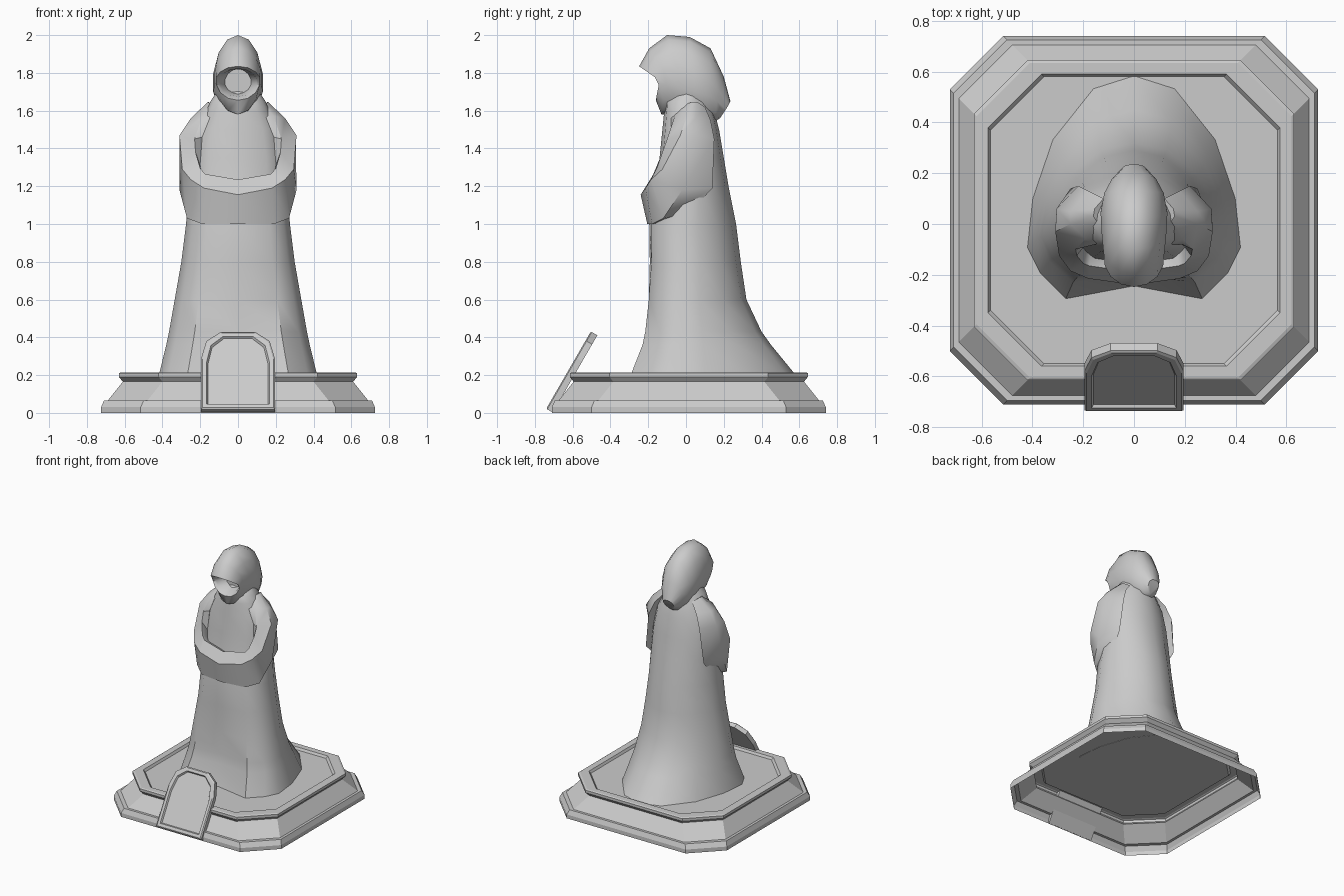
import bpy, bmesh, math


def loft(name, loops, cap_start=True, cap_end=True, smooth=None):
    """Skin a list of equal-length closed loops into one object."""
    bm = bmesh.new()
    rings = [[bm.verts.new(p) for p in loop] for loop in loops]
    n = len(rings[0])
    for a, b in zip(rings, rings[1:]):
        for i in range(n):
            j = (i + 1) % n
            bm.faces.new((a[i], a[j], b[j], b[i]))
    if cap_start:
        bm.faces.new(rings[0][::-1])
    if cap_end:
        bm.faces.new(rings[-1])
    bmesh.ops.recalc_face_normals(bm, faces=bm.faces[:])
    mesh = bpy.data.meshes.new(name)
    bm.to_mesh(mesh)
    bm.free()
    if smooth:
        mesh.shade_smooth()
        mesh.set_sharp_from_angle(angle=math.radians(smooth))
    obj = bpy.data.objects.new(name, mesh)
    bpy.context.collection.objects.link(obj)
    return obj


# Stepped plinth, open underneath, with a recessed top plate
def octagon(h, z, cut=0.21, cy=0.015):
    f = h - cut
    pts = [(f, -h), (h, -f), (h, f), (f, h), (-f, h), (-h, f), (-h, -f), (-f, -h)]
    return [(x, y + cy, z) for x, y in pts]


plinth_profile = [(.725, 0), (.725, .03), (.71, .065), (.69, .065), (.61, .165),
                  (.63, .19), (.63, .21), (.62, .215), (.575, .215), (.565, .197)]
loft("plinth", [octagon(h, z) for h, z in plinth_profile], cap_start=False)


# Leaning arched plaque with a sunken panel
def arch(w, v0, v1, depth):
    right = [(w, v0), (w, v1 - .16), (w * .86, v1 - .055), (w * .47, v1)]
    pts = right + [(-x, v) for x, v in reversed(right)]
    s, c = math.sin(math.radians(30)), math.cos(math.radians(30))
    return [(x, -.74 + v * s + depth * c, .022 + v * c - depth * s) for x, v in pts]


loft("plaque", [arch(.195, 0, .472, .04), arch(.195, 0, .472, .006), arch(.187, .008, .464, 0),
                arch(.167, .03, .442, 0), arch(.16, .037, .435, .012)])

# Robe body: blends from a wide trailing hem to a rounded torso
HEM = [(0, 1), (.38, .885), (.76, .43), (.95, -.1), (1, -.54), (.88, -.77), (.64, -1), (0, -.885)]
TORSO = [(0, 1), (.4, .9), (.75, .6), (.95, .2), (1, -.2), (.88, -.6), (.6, -.9), (0, -1)]


def robe_ring(z, hw, front, back, k):
    mid, half = (front + back) / 2, (back - front) / 2
    right = [((hx * k + tx * (1 - k)) * hw, mid + (hy * k + ty * (1 - k)) * half, z)
             for (hx, hy), (tx, ty) in zip(HEM, TORSO)]
    return right + [(-x, y, zz) for x, y, zz in right[-2:0:-1]]


robe_rings = [(.195, .42, -.295, .585, 1), (.36, .38, -.237, .45, .8), (.43, .365, -.225, .40, .7),
              (.6, .335, -.21, .32, .5), (.8, .30, -.2, .29, .3), (1.0, .275, -.2, .265, .2),
              (1.2, .26, -.16, .225, 0), (1.35, .25, -.14, .2, 0), (1.5, .22, -.125, .175, 0),
              (1.6, .168, -.115, .15, 0), (1.65, .145, -.11, .13, 0), (1.72, .10, -.04, .1, 0)]
loft("robe", [robe_ring(*r) for r in robe_rings], smooth=40)

# Folded sleeves: sections from the middle of the cuffs up to the shoulder, mirrored
sleeve = [
    [(0, -.12, 1.20), (0, -.19, 1.235), (0, -.24, 1.155), (0, -.205, 1.0), (0, -.1, 1.0)],
    [(.17, -.11, 1.24), (.175, -.165, 1.265), (.18, -.215, 1.19), (.19, -.18, 1.0), (.19, -.05, 1.02)],
    [(.19, -.10, 1.26), (.20, -.155, 1.295), (.25, -.185, 1.235), (.27, -.12, 1.03), (.22, .02, 1.06)],
    [(.20, -.09, 1.31), (.225, -.125, 1.38), (.295, -.125, 1.29), (.31, -.02, 1.18), (.25, .14, 1.19)],
    [(.19, -.08, 1.46), (.23, -.10, 1.45), (.31, -.03, 1.47), (.305, .06, 1.47), (.22, .15, 1.45)],
    [(.15, -.08, 1.56), (.19, -.06, 1.57), (.25, 0, 1.56), (.25, .05, 1.56), (.18, .13, 1.55)],
    [(.11, -.02, 1.61), (.14, 0, 1.635), (.16, .03, 1.645), (.155, .06, 1.645), (.12, .1, 1.62)],
]
mirrored = [[(-x, y, z) for x, y, z in s] for s in sleeve[:0:-1]]
loft("sleeves", mirrored + sleeve, smooth=40)


# Hood: slices from the face cavity, round the rim, back to the pointed tail
def hood_ring(top, w, side, bottom, n=14):
    pts = []
    for i in range(n):
        a = 2 * math.pi * i / n
        c, end = math.cos(a), top if math.cos(a) > 0 else bottom
        t = abs(c)
        pts.append((w * math.sin(a), side[0] + (end[0] - side[0]) * t, side[1] + (end[1] - side[1]) * t))
    return pts


hood_slices = [((-.06, 1.82), .07, (-.05, 1.75), (-.06, 1.69)),
               ((-.225, 1.822), .10, (-.125, 1.755), (-.135, 1.675)),
               ((-.248, 1.835), .118, (-.14, 1.76), (-.16, 1.655)),
               ((-.195, 1.93), .122, (-.10, 1.79), (-.13, 1.58)),
               ((-.10, 2.0), .13, (-.03, 1.76), (-.05, 1.58)),
               ((.02, 1.99), .135, (.05, 1.74), (.04, 1.56)),
               ((.13, 1.93), .12, (.12, 1.72), (.10, 1.54)),
               ((.20, 1.78), .09, (.17, 1.68), (.15, 1.54)),
               ((.235, 1.65), .045, (.22, 1.62), (.18, 1.56))]
loft("hood", [hood_ring(*s) for s in hood_slices], smooth=45)
